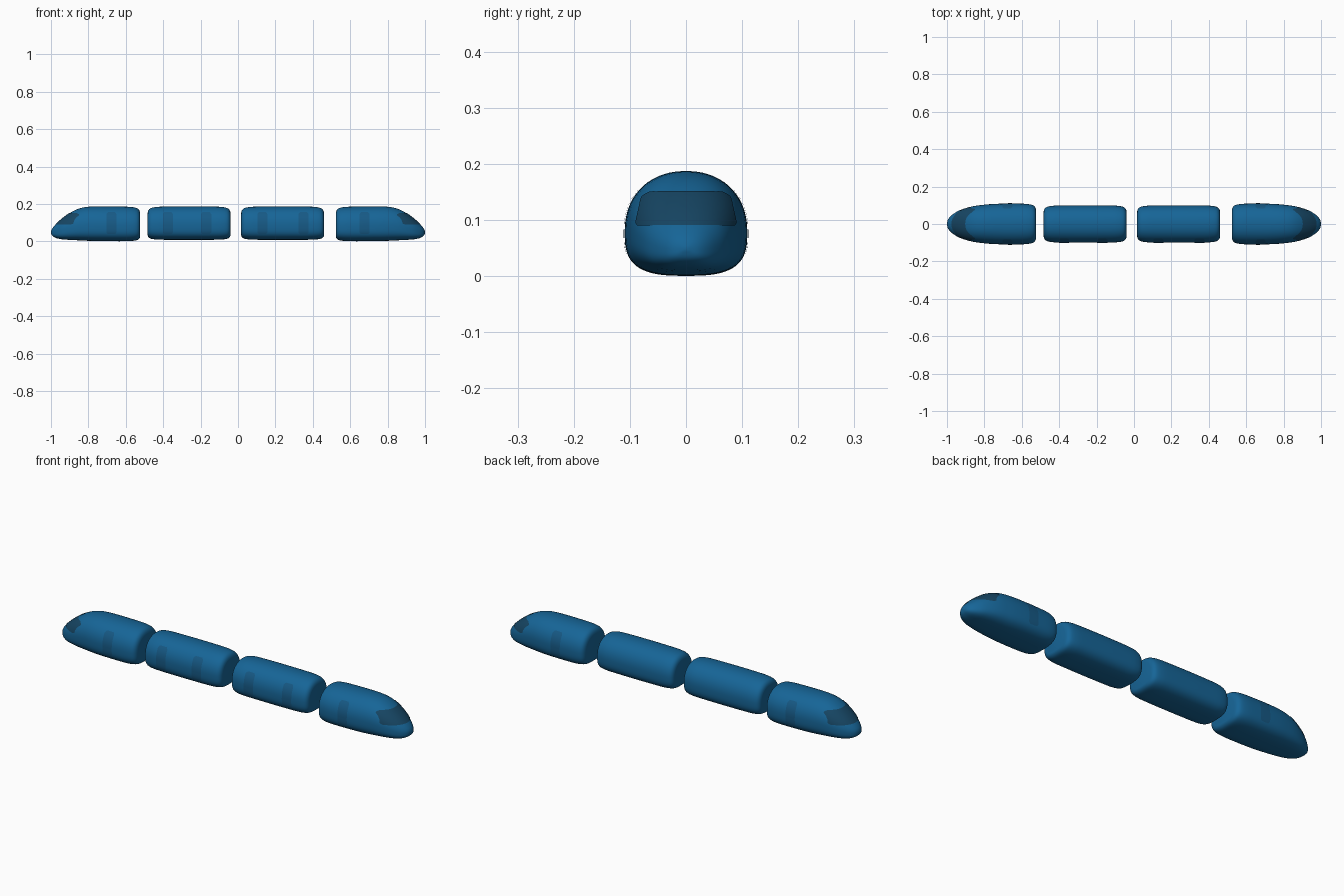
import bpy, bmesh, math
from mathutils import Vector
from mathutils.bvhtree import BVHTree

if "Cube" in bpy.data.objects:
    bpy.data.objects.remove(bpy.data.objects["Cube"])


def material(name, rgb):
    m = bpy.data.materials.new(name)
    m.diffuse_color = (*rgb, 1)
    m.use_nodes = True
    m.node_tree.nodes["Principled BSDF"].inputs["Base Color"].default_value = m.diffuse_color
    return m


BLUE = material("body_blue", (0.008, 0.13, 0.31))
DOOR = material("door_blue", (0.008, 0.10, 0.235))
GLASS = material("dark_glass", (0.008, 0.06, 0.125))
SIDES = 64


def finish(bm, name, mat):
    me = bpy.data.meshes.new(name)
    bm.to_mesh(me)
    ob = bpy.data.objects.new(name, me)
    bpy.context.collection.objects.link(ob)
    me.materials.append(mat)
    bpy.ops.object.select_all(action='DESELECT')
    ob.select_set(True)
    bpy.context.view_layer.objects.active = ob
    bpy.ops.object.shade_smooth_by_angle(angle=math.radians(45))


def refine(rows, steps=3):
    """Catmull-Rom pass through the stations."""
    out = []
    for i in range(len(rows) - 1):
        a, b, c, d = (Vector(rows[min(max(k, 0), len(rows) - 1)]) for k in (i - 1, i, i + 1, i + 2))
        for j in range(steps):
            t = j / steps
            out.append(0.5 * (2 * b + (c - a) * t + (2 * a - 5 * b + 4 * c - d) * t * t
                              + (3 * b - a - 3 * c + d) * t ** 3))
    return out + [Vector(rows[-1])]


def power(v, p):
    return math.copysign(abs(v) ** p, v)


def car_body(name, stations):
    """Loft rounded sections; a station is x, half width, bottom z, top z."""
    bm = bmesh.new()
    rings = []
    for x, w, lo, hi in refine(stations):
        mid = lo + 0.42 * (hi - lo)
        ring = []
        for k in range(SIDES):
            a = 2 * math.pi * (k + 0.5) / SIDES
            c, s = math.cos(a), math.sin(a)
            n, h = (2.2, hi - mid) if s > 0 else (3.0, mid - lo)
            ring.append(bm.verts.new((x, w * power(c, 2 / n), mid + h * power(s, 2 / n))))
        rings.append(ring)
    for r, q in zip(rings, rings[1:]):
        for k in range(SIDES):
            j = (k + 1) % SIDES
            bm.faces.new((r[k], r[j], q[j], q[k]))
    bm.faces.new(rings[0])
    bm.faces.new(rings[-1])
    bmesh.ops.recalc_face_normals(bm, faces=bm.faces)
    tree = BVHTree.FromBMesh(bm)
    finish(bm, name, BLUE)
    bm.free()
    return tree


def panel(name, mat, tree, start, direction, nu, nv):
    """Drape a grid on the body by casting rays from start(u, v)."""
    bm = bmesh.new()
    d = Vector(direction)
    grid = []
    for i in range(nu + 1):
        row = []
        for j in range(nv + 1):
            hit, normal, _, _ = tree.ray_cast(Vector(start(2 * i / nu - 1, 2 * j / nv - 1)), d)
            row.append(bm.verts.new(hit + normal * 0.0018) if hit else None)
        grid.append(row)
    for i in range(nu):
        for j in range(nv):
            q = (grid[i][j], grid[i + 1][j], grid[i + 1][j + 1], grid[i][j + 1])
            if all(q):
                f = bm.faces.new(q)
                f.normal_update()
                if f.normal.dot(d) > 0:
                    f.normal_flip()
    finish(bm, name, mat)
    bm.free()


def door(name, tree, x, side):
    def start(u, v):
        # rounded corners
        w = 0.027 * (1 - 0.3 * max(0, abs(v) - 0.85) / 0.15)
        return (x + w * u, side * 0.5, 0.097 + 0.058 * v)
    panel(name, DOOR, tree, start, (0, -side, 0), 6, 24)


def windshield(name, tree, s):
    def start(u, v):
        half = 0.0835 - 0.0065 * v
        half -= 0.014 * max(0, (v - 0.6) / 0.4) ** 2 + 0.005 * max(0, (-v - 0.75) / 0.25) ** 2
        return (s * 1.5, half * u, 0.12 + 0.03 * v)
    panel(name, GLASS, tree, start, (-s, 0, 0), 48, 20)


# Rounded end of a car: distance from the end, section scale
END = [(0, 0.68), (0.003, 0.78), (0.010, 0.87), (0.022, 0.93), (0.045, 0.97), (0.085, 0.99)]


def scaled(x, k, w, lo, hi):
    mid = lo + 0.42 * (hi - lo)
    return (x, w * k, mid + (lo - mid) * k, mid + (hi - mid) * k)


# Nose: x, half width, bottom z, top z
NOSE = [(0.70, 0.109, 0.001, 0.187), (0.77, 0.106, 0.002, 0.187), (0.82, 0.101, 0.004, 0.183),
        (0.86, 0.095, 0.006, 0.172), (0.90, 0.085, 0.008, 0.151), (0.94, 0.070, 0.011, 0.122),
        (0.97, 0.051, 0.017, 0.095), (0.987, 0.035, 0.025, 0.077), (0.996, 0.020, 0.034, 0.064),
        (1.0, 0.004, 0.046, 0.052)]

# End cars with nose, windshield and a door on each side
for label, s in (("left", -1), ("right", 1)):
    rows = [scaled(0.523 + t, k, 0.11, 0.0, 0.187) for t, k in END] + NOSE
    tree = car_body(label + "_end_car_body", [(s * r[0], *r[1:]) for r in rows])
    windshield(label + "_windshield", tree, s)
    door(label + "_end_car_front_door", tree, s * 0.677, -1)
    door(label + "_end_car_back_door", tree, s * 0.677, 1)

# Middle cars, doors only on the front side
for label, x0, x1, doors in (("left", -0.483, -0.04, (-0.375, -0.17)),
                             ("right", 0.017, 0.46, (0.13, 0.35))):
    size = (0.1, 0.008, 0.187)
    rows = [scaled(x0 + t, k, *size) for t, k in END]
    rows.append(((x0 + x1) / 2, *size))
    rows += [scaled(x1 - t, k, *size) for t, k in reversed(END)]
    tree = car_body(label + "_middle_car_body", rows)
    for i, x in enumerate(doors):
        door(f"{label}_middle_car_door_{i + 1}", tree, x, -1)
